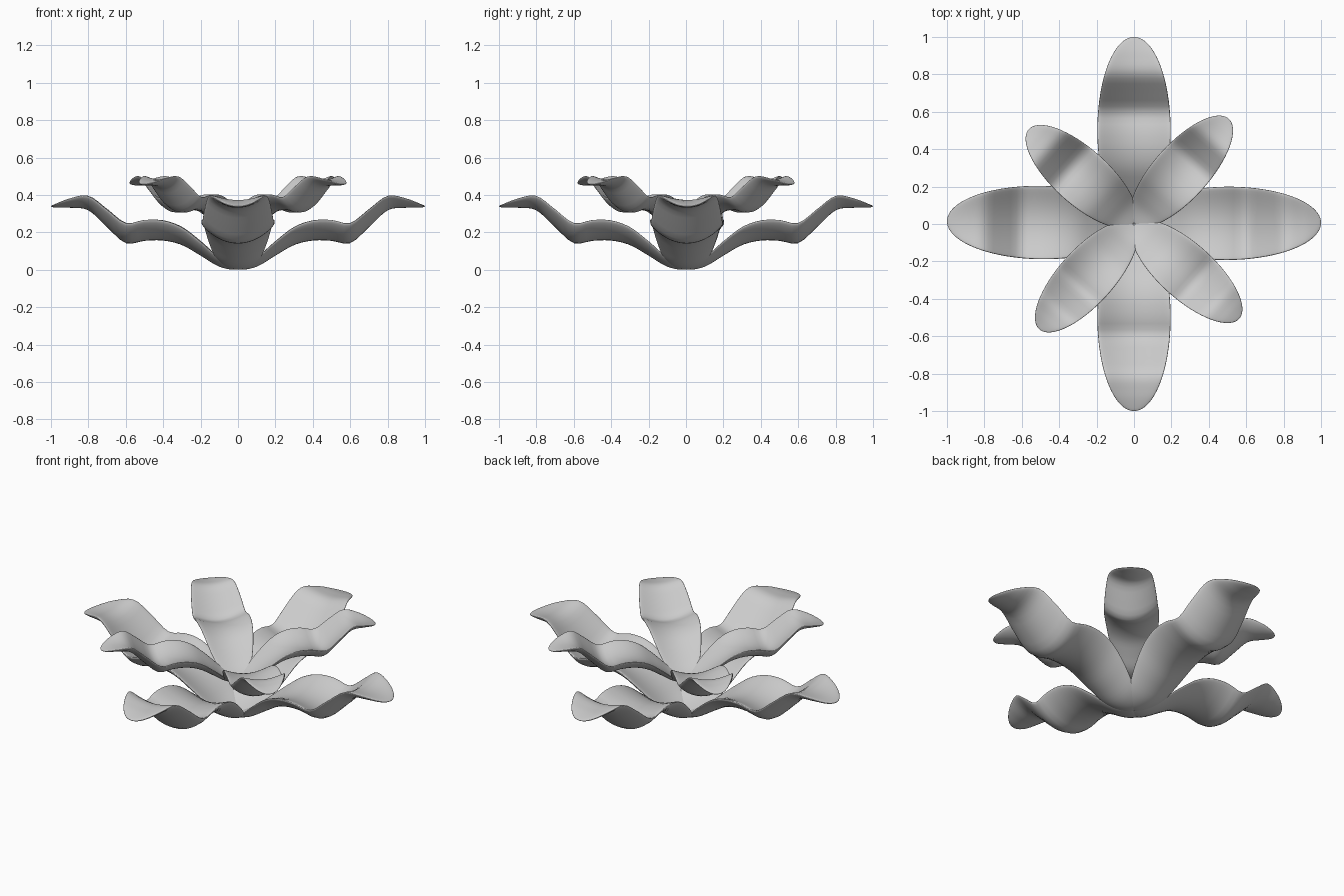
import bpy
import math
from mathutils import Matrix

if "Cube" in bpy.data.objects:
    bpy.data.objects.remove(bpy.data.objects["Cube"])

# Mid-line height of a full-size petal at equal steps from base to tip
RISE = [0.006, 0.035, 0.10, 0.16, 0.186, 0.185, 0.172, 0.255, 0.342, 0.35, 0.34]
HALF_WIDTH, HALF_THICK, CUP = 0.196, 0.03, 2.05


def rise(s):
    """Smooth (Catmull-Rom) height along the petal."""
    n = len(RISE) - 1
    f = min(max(s, 0.0), 1.0) * n
    i = min(int(f), n - 1)
    t = f - i
    p = [RISE[min(max(i + k, 0), n)] for k in (-1, 0, 1, 2)]
    return 0.5 * (2 * p[1] + (p[2] - p[0]) * t
                  + (2 * p[0] - 5 * p[1] + 4 * p[2] - p[3]) * t ** 2
                  + (3 * p[1] - p[0] - 3 * p[2] + p[3]) * t ** 3)


def petal(name, angle, scale, lift):
    # Flattened sphere with its poles at base and tip, bent into a wavy, cupped petal
    bpy.ops.mesh.primitive_uv_sphere_add(segments=40, ring_count=48, radius=1)
    ob = bpy.context.object
    ob.name = name
    for v in ob.data.vertices:
        a, b, c = v.co
        s = (1 + c) / 2
        y = HALF_WIDTH * a
        z = rise(s) + CUP * y * y - HALF_THICK * b
        v.co = (s, y, z)
    ob.data.transform(Matrix.Translation((0, 0, lift))
                      @ Matrix.Rotation(math.radians(angle), 4, 'Z')
                      @ Matrix.Scale(scale, 4))
    bpy.ops.object.shade_smooth()


# Large outer ring, and a smaller raised inner ring between them
for i, wobble in enumerate((0.4, 0, -0.9, 0)):
    petal(f"outer_petal_{i + 1}", 90 * i + wobble, 1.0, 0.0)
for i in range(4):
    petal(f"inner_petal_{i + 1}", 90 * i + 48, 0.757, 0.2)
